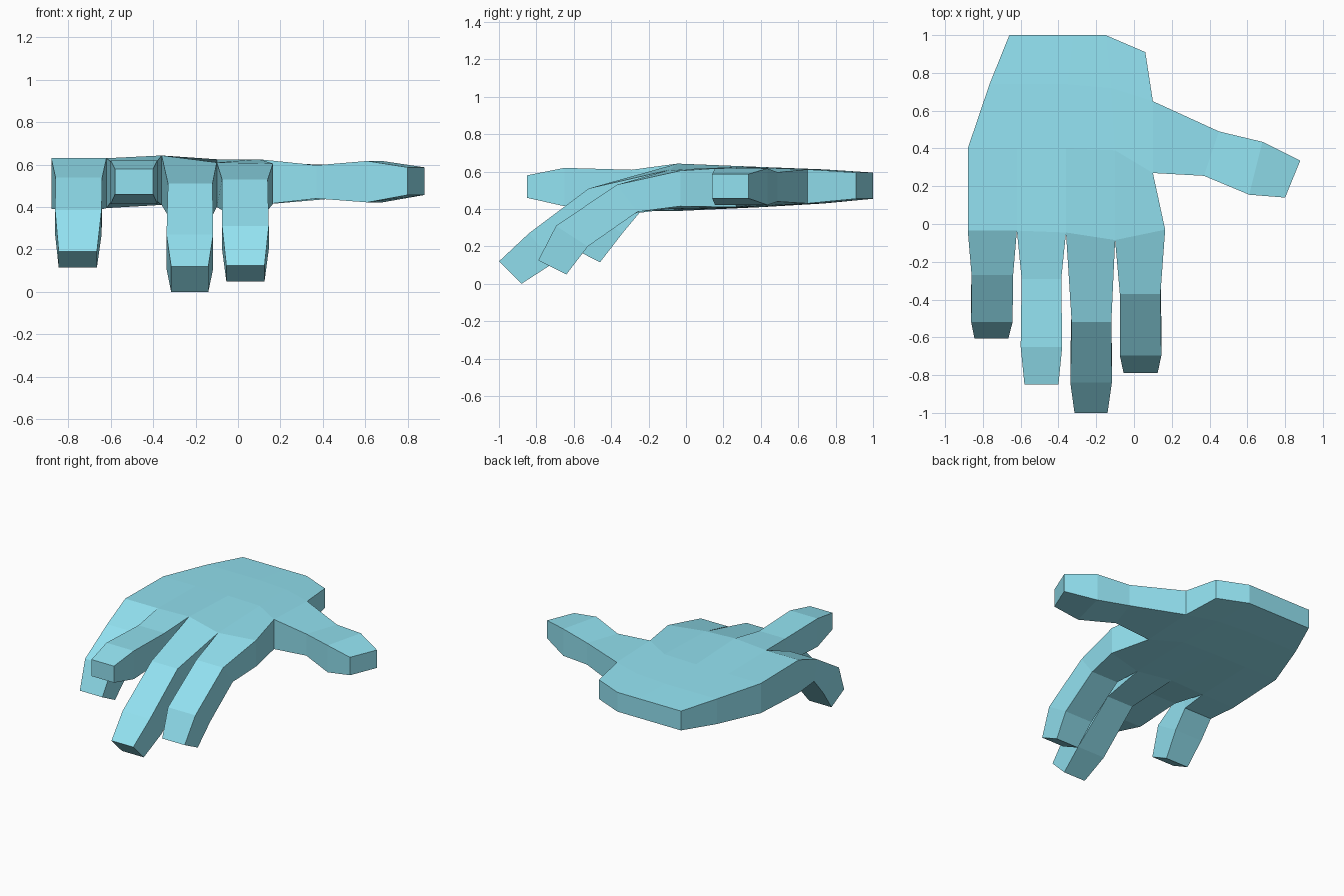
import bpy, bmesh

if "Cube" in bpy.data.objects:
    bpy.data.objects.remove(bpy.data.objects["Cube"])

bm = bmesh.new()


def face(points):
    bm.faces.new([bm.verts.new(p) for p in points])


def loft(sections):
    """Skin a chain of four-sided rings, open at the base and capped at the tip."""
    for a, b in zip(sections, sections[1:]):
        for i in range(4):
            j = (i + 1) % 4
            face((a[i], a[j], b[j], b[i]))
    face(sections[-1])


# Palm: knuckle line first, then rows back to the wrist (x, y, top z, bottom z)
knuckles = [(-0.88, -0.035, 0.63, 0.39), (-0.62, -0.035, 0.63, 0.395),
            (-0.36, -0.045, 0.643, 0.41), (-0.10, -0.085, 0.61, 0.40),
            (0.165, -0.03, 0.605, 0.415)]


def row(xy, top, bottom):
    return [(x, y, top, bottom) for x, y in xy]


rows = [
    knuckles,
    row([(-0.88, 0.40), (-0.62, 0.40), (-0.36, 0.40), (-0.10, 0.39), (0.10, 0.27)], 0.625, 0.41),
    row([(-0.765, 0.74), (-0.58, 0.74), (-0.35, 0.74), (-0.12, 0.72), (0.10, 0.65)], 0.612, 0.43),
    row([(-0.66, 1), (-0.50, 1), (-0.32, 1), (-0.15, 1), (0.06, 0.91)], 0.595, 0.455),
]


def top(p):
    return (p[0], p[1], p[2])


def low(p):
    return (p[0], p[1], p[3])


for a, b in zip(rows, rows[1:]):
    for i in range(4):
        quad = (a[i], a[i + 1], b[i + 1], b[i])
        face([top(p) for p in quad])
        face([low(p) for p in quad])
for i in range(4):
    a, b = rows[3][i], rows[3][i + 1]
    face((top(a), top(b), low(b), low(a)))
# Palm sides; the gap between rows 1 and 2 on the thumb side stays open
for col, k in ((0, 0), (0, 1), (0, 2), (4, 0), (4, 2)):
    a, b = rows[k][col], rows[k + 1][col]
    face((top(a), top(b), low(b), low(a)))

# Fingers: rings of (left x, right x, top y, top z, bottom y, bottom z)
fingers = [
    [(-0.86, -0.64, -0.27, 0.54, -0.24, 0.39), (-0.862, -0.643, -0.52, 0.385, -0.34, 0.27),
     (-0.845, -0.665, -0.605, 0.19, -0.46, 0.115)],
    [(-0.595, -0.385, -0.29, 0.61, -0.29, 0.43), (-0.60, -0.38, -0.65, 0.62, -0.65, 0.415),
     (-0.58, -0.40, -0.85, 0.58, -0.85, 0.46)],
    [(-0.33, -0.12, -0.52, 0.51, -0.41, 0.36), (-0.337, -0.117, -0.84, 0.27, -0.71, 0.11),
     (-0.315, -0.14, -1.0, 0.12, -0.88, 0.0)],
    [(-0.075, 0.14, -0.37, 0.53, -0.26, 0.385), (-0.075, 0.145, -0.695, 0.31, -0.525, 0.20),
     (-0.055, 0.125, -0.79, 0.125, -0.64, 0.05)],
]
for i, rings in enumerate(fingers):
    a, b = knuckles[i], knuckles[i + 1]
    sections = [(top(a), top(b), low(b), low(a))]
    for l, r, ty, tz, by, bz in rings:
        sections.append(((l, ty, tz), (r, ty, tz), (r, by, bz), (l, by, bz)))
    loft(sections)

# Thumb: rings of (back xy, front xy, top z, bottom z)
a, b = rows[2][4], rows[1][4]
sections = [(top(a), top(b), low(b), low(a))]
for (x1, y1), (x2, y2), t, l in (((0.45, 0.49), (0.37, 0.255), 0.597, 0.44),
                                 ((0.68, 0.435), (0.61, 0.155), 0.617, 0.422),
                                 ((0.88, 0.335), (0.80, 0.14), 0.587, 0.457)):
    sections.append(((x1, y1, t), (x2, y2, t), (x2, y2, l), (x1, y1, l)))
loft(sections)

# Weld all parts into one closed skin
bmesh.ops.remove_doubles(bm, verts=bm.verts, dist=0.0005)
bmesh.ops.recalc_face_normals(bm, faces=bm.faces)
mesh = bpy.data.meshes.new("hand")
bm.to_mesh(mesh)
bm.free()
hand = bpy.data.objects.new("hand", mesh)
bpy.context.collection.objects.link(hand)

mat = bpy.data.materials.new("light_blue")
mat.diffuse_color = (0.29, 0.76, 0.88, 1)
mat.use_nodes = True
mat.node_tree.nodes["Principled BSDF"].inputs["Base Color"].default_value = mat.diffuse_color
mesh.materials.append(mat)
